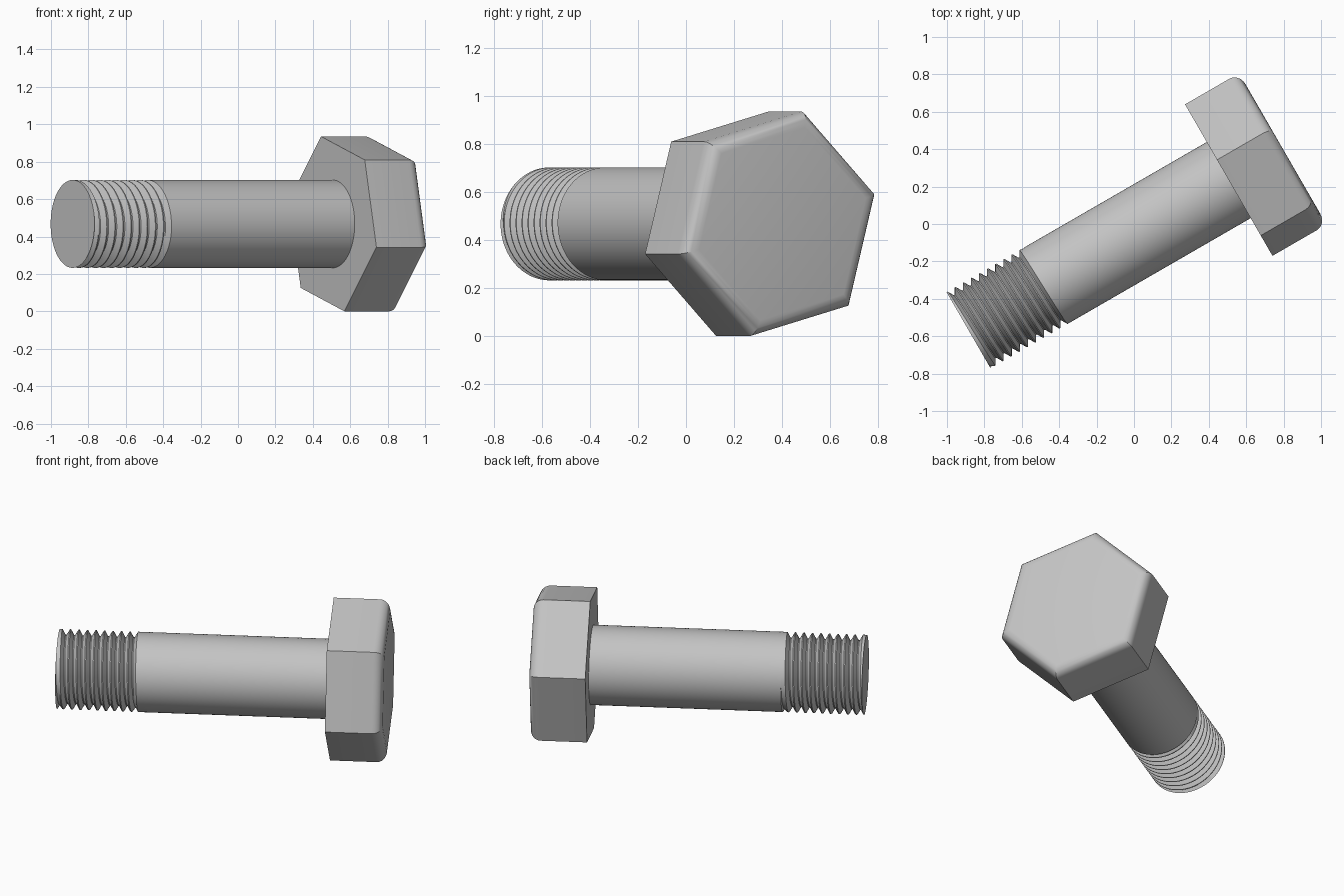
import bpy, bmesh
from math import cos, sin, pi, radians
from mathutils import Matrix, Vector

default = bpy.data.objects.get("Cube")
if default:
    bpy.data.objects.remove(default, do_unlink=True)

# Steel
STEEL = (0.55, 0.55, 0.55, 1)
steel = bpy.data.materials.new("grey steel")
steel.use_nodes = True
steel.diffuse_color = STEEL
steel.node_tree.nodes["Principled BSDF"].inputs["Base Color"].default_value = STEEL

# Bolt frame: local z runs from the tip to the head, local y is up
ANGLE = radians(30)
side = Vector((-sin(ANGLE), cos(ANGLE), 0))
up = Vector((0, 0, 1))
along = side.cross(up)
frame = Matrix((side, up, along)).transposed().to_4x4()
frame.translation = side * -0.05 + up * 0.4675

RADIUS, SIDES = 0.235, 96
TIP, SHOULDER, HEAD_BASE, HEAD_TOP = -1.05, -0.573, 0.556, 0.89
HEAD_RADIUS, FILLET = 0.484, 0.06


def finish(name, bm):
    bmesh.ops.recalc_face_normals(bm, faces=bm.faces)
    mesh = bpy.data.meshes.new(name)
    bm.to_mesh(mesh)
    bm.free()
    mesh.materials.append(steel)
    obj = bpy.data.objects.new(name, mesh)
    bpy.context.collection.objects.link(obj)
    obj.matrix_world = frame
    bpy.ops.object.select_all(action='DESELECT')
    obj.select_set(True)
    bpy.context.view_layer.objects.active = obj
    bpy.ops.object.shade_smooth_by_angle(angle=radians(30))


def prism(bm, sides, radius, low, high, turn=0.0):
    ring = [bm.verts.new((radius * cos(turn + 2 * pi * i / sides),
                          radius * sin(turn + 2 * pi * i / sides), low))
            for i in range(sides)]
    base = bm.faces.new(ring)
    new = bmesh.ops.extrude_face_region(bm, geom=[base], use_keep_orig=True)["geom"]
    top = [v for v in new if isinstance(v, bmesh.types.BMVert)]
    bmesh.ops.translate(bm, verts=top, vec=(0, 0, high - low))


# Hexagonal head with a rounded outer rim
bm = bmesh.new()
prism(bm, 6, HEAD_RADIUS, HEAD_BASE, HEAD_TOP, radians(15))
rim = [e for e in bm.edges if all(v.co.z > HEAD_TOP - 0.01 for v in e.verts)]
bmesh.ops.bevel(bm, geom=rim, offset=FILLET, segments=6, profile=0.5, affect='EDGES')
finish("hex_head", bm)

# Smooth shank
bm = bmesh.new()
prism(bm, SIDES, RADIUS, SHOULDER, HEAD_BASE + 0.02)
finish("shank", bm)

# Helical thread that runs out at the tip and the shoulder
PITCH, DEPTH = 0.05, 0.033
TOOTH = [(0, 0), (0.12, 0), (0.5, 1), (0.62, 1)]  # fraction of pitch, depth
bm = bmesh.new()
turns = int((SHOULDER - TIP) / PITCH) + 3
rows = []
for turn in range(-1, turns):
    for offset, cut in TOOTH:
        row = []
        for j in range(SIDES):
            z = TIP + PITCH * (turn + offset + j / SIDES)
            z = min(max(z, TIP), SHOULDER)
            fade = min(1, min(z - TIP, SHOULDER - z) / (0.4 * PITCH))
            r = RADIUS - DEPTH * cut * fade
            a = 2 * pi * j / SIDES
            row.append(bm.verts.new((r * cos(a), r * sin(a), z)))
        rows.append(row)
step = len(TOOTH)
for k in range(len(rows) - step - 1):
    low = rows[k] + [rows[k + step][0]]
    high = rows[k + 1] + [rows[k + 1 + step][0]]
    for j in range(SIDES):
        bm.faces.new((low[j], low[j + 1], high[j + 1], high[j]))
bmesh.ops.create_circle(bm, cap_ends=True, segments=SIDES, radius=RADIUS,
                        matrix=Matrix.Translation((0, 0, TIP)))
bmesh.ops.remove_doubles(bm, verts=bm.verts, dist=0.0002)
finish("thread", bm)
